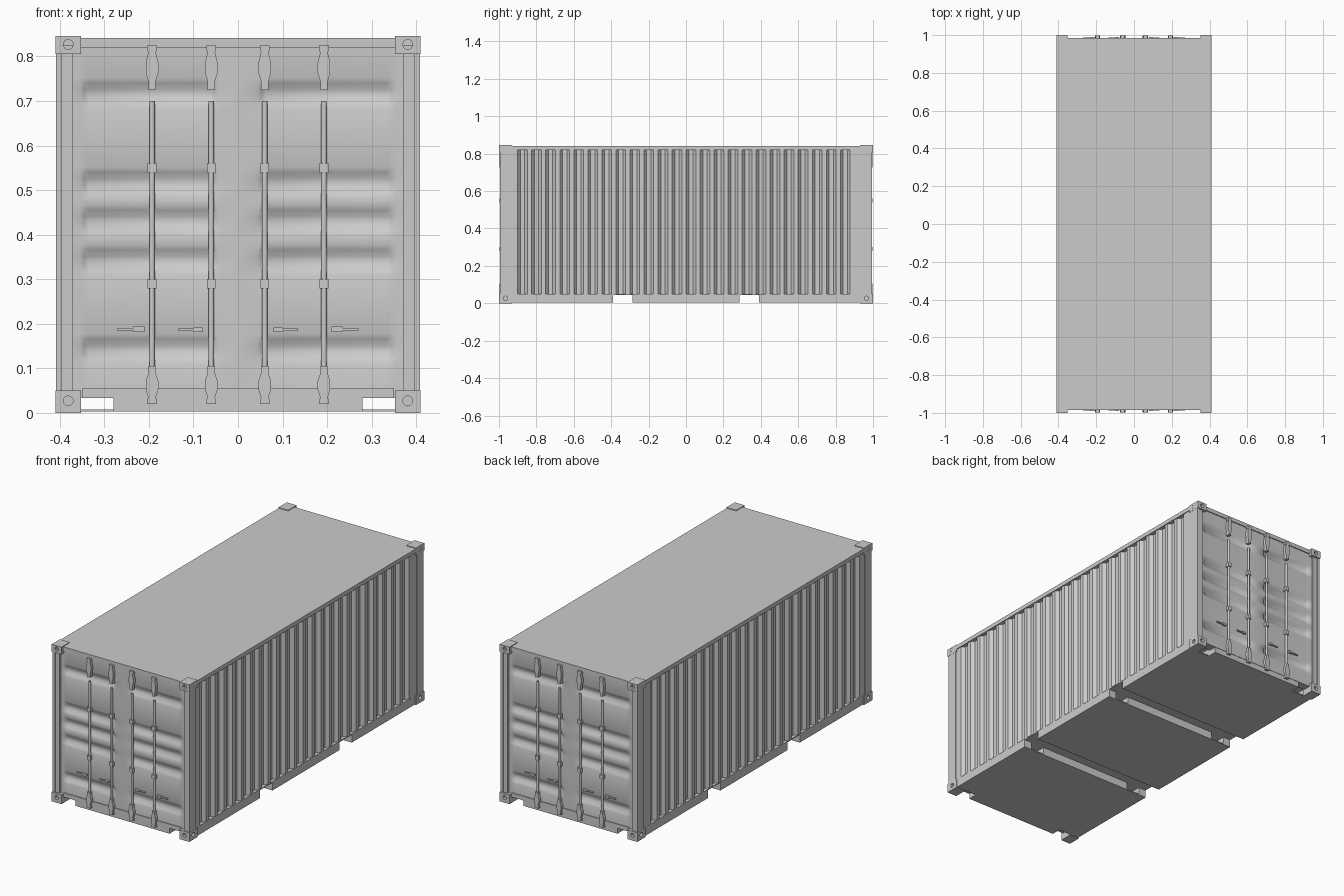
import bpy, bmesh, math
from mathutils import Vector, Matrix

if "Cube" in bpy.data.objects:
    bpy.data.objects.remove(bpy.data.objects["Cube"])


def finish(name, bm, mx=False, my=False, smooth=False):
    bmesh.ops.recalc_face_normals(bm, faces=bm.faces)
    me = bpy.data.meshes.new(name)
    bm.to_mesh(me)
    bm.free()
    ob = bpy.data.objects.new(name, me)
    bpy.context.collection.objects.link(ob)
    if smooth:
        bpy.context.view_layer.objects.active = ob
        ob.select_set(True)
        bpy.ops.object.shade_smooth_by_angle(angle=math.radians(50))
        ob.select_set(False)
    if mx or my:
        m = ob.modifiers.new("mirror", 'MIRROR')
        m.use_axis = (mx, my, False)
        m.use_mirror_merge = False
    return ob


def add_box(bm, x0, x1, y0, y1, z0, z1):
    mat = Matrix.Translation(((x0 + x1) / 2, (y0 + y1) / 2, (z0 + z1) / 2)) @ \
        Matrix.Diagonal((x1 - x0, y1 - y0, z1 - z0, 1))
    bmesh.ops.create_cube(bm, size=1, matrix=mat)


def boxes(name, specs, mx=False, my=False):
    bm = bmesh.new()
    for s in specs:
        add_box(bm, *s)
    return finish(name, bm, mx, my)


def add_prism(bm, pts, direction):
    f = bm.faces.new([bm.verts.new(p) for p in pts])
    r = bmesh.ops.extrude_face_region(bm, geom=[f])
    vs = [v for v in r["geom"] if isinstance(v, bmesh.types.BMVert)]
    bmesh.ops.translate(bm, verts=vs, vec=Vector(direction))


def add_cyl(bm, centre, r, length, axis, seg=14):
    rot = {'X': Matrix.Rotation(math.pi / 2, 4, 'Y'),
           'Y': Matrix.Rotation(math.pi / 2, 4, 'X'), 'Z': Matrix()}[axis]
    bmesh.ops.create_cone(bm, cap_ends=True, segments=seg, radius1=r, radius2=r,
                          depth=length, matrix=Matrix.Translation(centre) @ rot)


# Body core, roof and side frames
boxes("body_core", [(-.385, .385, -.962, .962, .045, .83)])
boxes("roof", [(-.409, .409, -.985, .985, .82, .842)])
boxes("side_end_panel", [(.37, .405, -.99, -.9, .045, .825)], True, True)
boxes("corner_post", [(.395, .409, -.995, -.94, .04, .82)], True, True)
boxes("end_sill", [(-.35, .35, -.984, -.94, .033, .055)], my=True)

# Corrugated side wall
N, W = 24, 1.8
p = W / N
outer, inner = .404, .387
prof = []
for i in range(N):
    y = -W / 2 + i * p
    prof += [(outer, y), (inner, y + .2 * p), (inner, y + .5 * p), (outer, y + .7 * p)]
prof += [(outer, W / 2), (.37, W / 2), (.37, -W / 2)]
bm = bmesh.new()
add_prism(bm, [(x, y, .048) for x, y in prof], (0, 0, .775))
finish("corrugated_side", bm, mx=True)

# Underside: centre blocks, thin plates and rails, split by the fork pockets
sections = [(-.93, -.39), (-.285, .285), (.39, .93)]
boxes("bottom_plate", [(-.404, .404, a, b, .003, .008) for a, b in sections])
boxes("bottom_rail", [(.36, .405, a, b, .003, .05) for a, b in sections]
      + [(.36, .405, -.93, .93, .045, .05)], mx=True)
boxes("underbody_block", [(-.28, .28, -.982, -.39, .003, .046),
                          (-.28, .28, -.285, .285, .003, .046),
                          (-.28, .28, .39, .982, .003, .046)])

# Corner castings with round holes
bm = bmesh.new()
for z in (.027, .827):
    add_cyl(bm, (.381, -1, z), .011, .03, 'Y')
    add_cyl(bm, (.41, -.965, z), .011, .03, 'X')
cutter = finish("casting_hole_cutter", bm)
cutter.hide_render = True
cutter.hide_viewport = False
cutter.display_type = 'WIRE'
cast = boxes("corner_casting", [(.352, .41, -1, -.93, 0, .05),
                                (.352, .41, -1, -.93, .806, .846)])
b = cast.modifiers.new("holes", 'BOOLEAN')
b.object = cutter
b.operation = 'DIFFERENCE'
m = cast.modifiers.new("mirror", 'MIRROR')
m.use_axis = (True, True, False)

# Door sheet with pressed horizontal grooves
tops = [.178, .378, .467, .552, .752]
rows = [(.034, 0)]
for t in tops:
    rows += [(t - .07, 0), (t - .058, .3), (t - .044, 1), (t - .026, 1), (t - .012, .3), (t, 0)]
rows.append((.825, 0))
cols = [(0, 0), (.045, 0), (.053, .5), (.062, 1), (.335, 1), (.345, .5), (.355, 0), (.4, 0)]
bm = bmesh.new()
grid = [[bm.verts.new((x, -.98 + .015 * d * e, z)) for x, d in cols] for z, e in rows]
for r0, r1 in zip(grid, grid[1:]):
    for i in range(len(cols) - 1):
        bm.faces.new((r0[i], r0[i + 1], r1[i + 1], r1[i]))
door = finish("door_panel", bm, True, True, True)

# Locking bars with guides
XS = (.06, .193)
bm = bmesh.new()
for x in XS:
    add_cyl(bm, (x, -.987, .36), .0065, .68, 'Z', 10)
finish("locking_bar", bm, True, True, True)
boxes("bar_guide", [(x - .01, x + .01, -.996, -.975, z - .011, z + .011)
                    for x in XS for z in (.29, .55)], True, True)

# Cam keepers at both ends of each bar
bm = bmesh.new()
for x in XS:
    for z0, z1 in ((.02, .105), (.725, .825)):
        h = z1 - z0
        half = [(.008, 0), (.008, .18), (.014, .38), (.014, .62), (.008, .85), (.011, .87), (.011, 1)]
        if z0 < .5:
            half = [(w, 1 - t) for w, t in reversed(half)]
        pts = [(x + w, -.976, z0 + t * h) for w, t in half]
        pts += [(x - w, -.976, z0 + t * h) for w, t in reversed(half)]
        add_prism(bm, pts, (0, -.021, 0))
finish("cam_keeper", bm, True, True)

# Door handles
boxes("door_handle", [(.08, .135, -.988, -.975, .184, .189),
                      (.08, .1, -.991, -.975, .182, .192),
                      (.21, .235, -.991, -.975, .182, .194),
                      (.235, .27, -.988, -.975, .185, .191)], True, True)

# Hinges along the posts
bm = bmesh.new()
for z in (.075, .29, .49, .69, .785):
    add_prism(bm, [(.4, -.976, z - .018), (.372, -.976, z - .008),
                   (.372, -.976, z + .008), (.4, -.976, z + .018)], (0, -.01, 0))
finish("hinge", bm, True, True)
